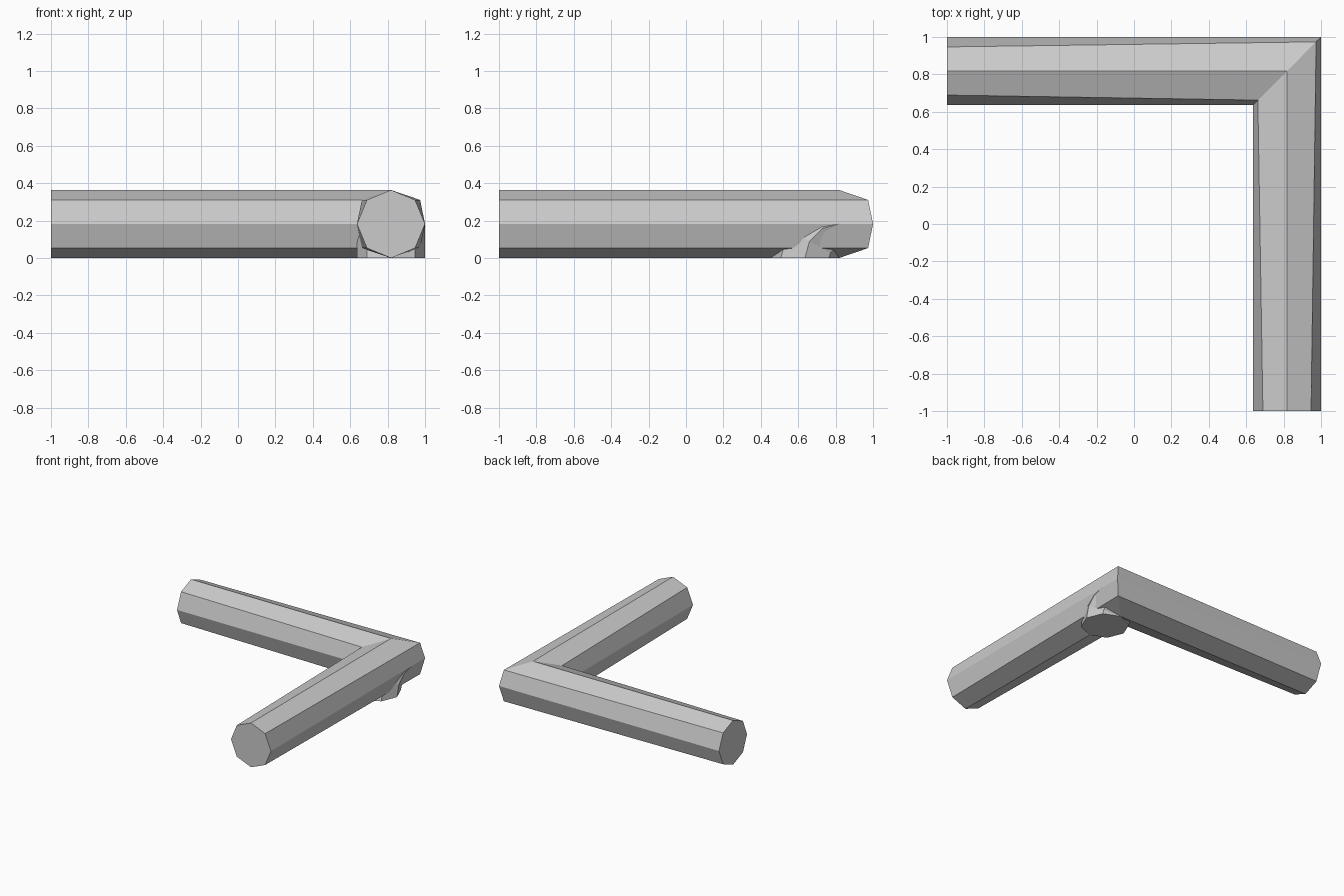
import bpy, bmesh
from math import sin, cos, pi, radians

if "Cube" in bpy.data.objects:
    bpy.data.objects.remove(bpy.data.objects["Cube"])

R = 0.182          # tube radius
C = 1 - R          # centre line of both arms
N = 8              # sides per tube


def tube(name, rings):
    """Skin a list of rings into a capped tube."""
    bm = bmesh.new()
    loops = [[bm.verts.new(p) for p in ring] for ring in rings]
    for a, b in zip(loops, loops[1:]):
        for i in range(N):
            j = (i + 1) % N
            bm.faces.new((a[i], a[j], b[j], b[i]))
    bm.faces.new(loops[0])
    bm.faces.new(loops[-1])
    bmesh.ops.remove_doubles(bm, verts=bm.verts, dist=1e-4)
    bmesh.ops.dissolve_degenerate(bm, edges=bm.edges, dist=1e-4)
    bmesh.ops.recalc_face_normals(bm, faces=bm.faces)
    mesh = bpy.data.meshes.new(name)
    bm.to_mesh(mesh)
    bm.free()
    obj = bpy.data.objects.new(name, mesh)
    bpy.context.collection.objects.link(obj)
    return obj


# Octagon profile with points on its axes: (sideways, up)
octagon = [(R * cos(2 * pi * i / N), R * sin(2 * pi * i / N)) for i in range(N)]

# Two long arms meeting in a mitre whose diagonal points bulge sideways
mitre = [(u * (1.21 if i % 2 else 1), v) for i, (u, v) in enumerate(octagon)]
tube("corner_pipe", [
    [(-1, C + u, R + v) for u, v in octagon],
    [(C + u, C + u, R + v) for u, v in mitre],
    [(C + u, -1, R + v) for u, v in octagon],
])

# Short elbow under the corner, turning from straight down into the arm
elbow = []
for step in range(4):
    a = radians(30 * step)
    elbow.append([(C + u, C - (R + v) * cos(a), (R + v) * sin(a)) for u, v in octagon])
tube("down_elbow", elbow)
